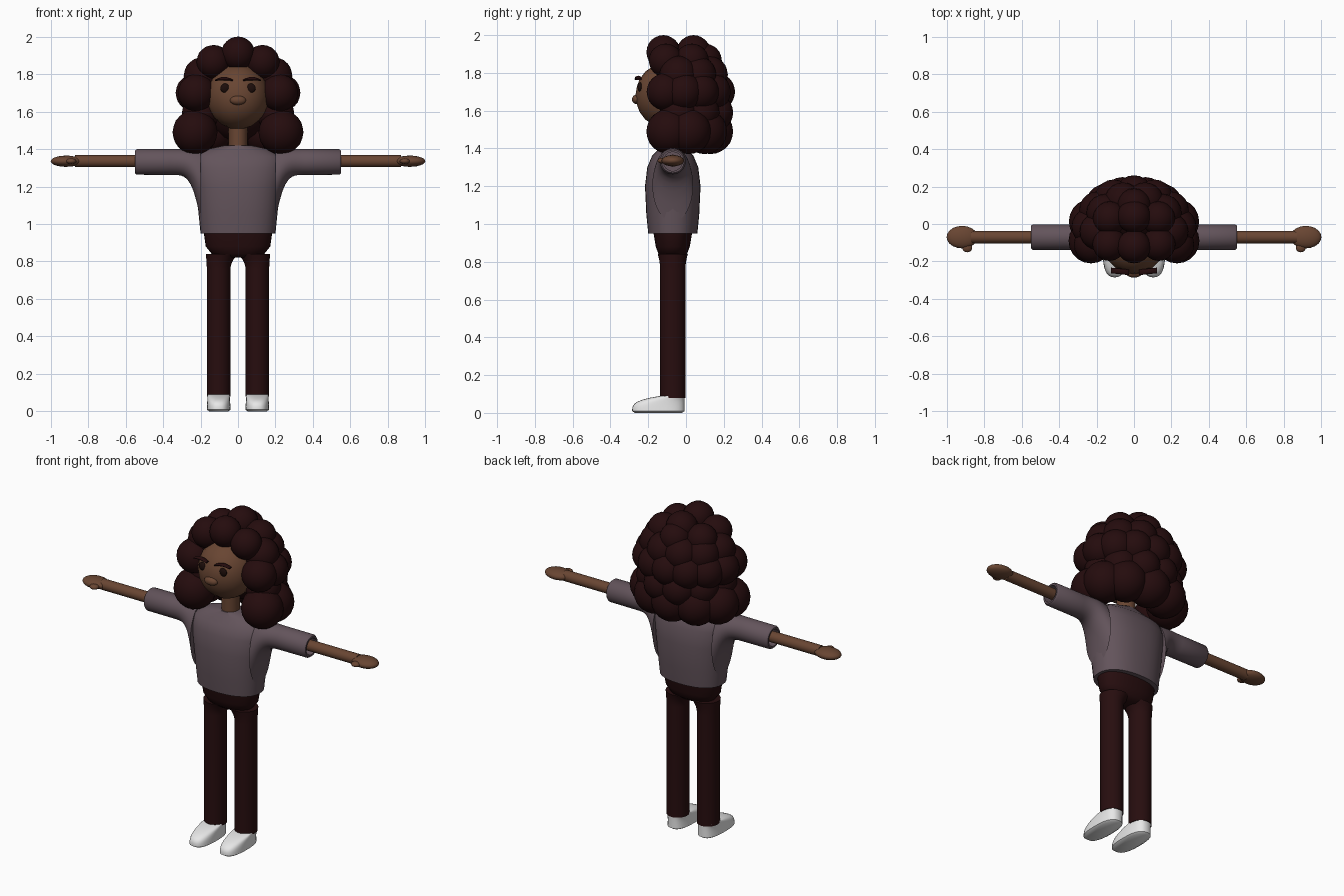
import bpy, bmesh
from math import cos, sin, pi, tau, radians, copysign
from mathutils import Matrix

old = bpy.data.objects.get("Cube")
if old:
    bpy.data.objects.remove(old, do_unlink=True)


def material(name, red, green, blue):
    mat = bpy.data.materials.new(name)
    mat.use_nodes = True
    mat.diffuse_color = (red, green, blue, 1)
    shader = next(n for n in mat.node_tree.nodes if n.type == "BSDF_PRINCIPLED")
    shader.inputs["Base Color"].default_value = mat.diffuse_color
    shader.inputs["Roughness"].default_value = 0.8
    return mat


skin = material("brown skin", 0.14, 0.06, 0.032)
hair_color = material("dark hair", 0.018, 0.0035, 0.004)
knit = material("mauve knit", 0.125, 0.088, 0.105)
cloth = material("dark maroon cloth", 0.02, 0.004, 0.0045)
white = material("white shoe", 0.8, 0.8, 0.8)
eye_color = material("eye brown", 0.012, 0.004, 0.003)

# Shared body measures
body_y = -0.07
arm_z = 1.335
leg_x = 0.103


def finish(name, bm, mat):
    """Turn a bmesh into a smooth shaded object."""
    bmesh.ops.recalc_face_normals(bm, faces=bm.faces[:])
    mesh = bpy.data.meshes.new(name)
    bm.to_mesh(mesh)
    bm.free()
    mesh.materials.append(mat)
    obj = bpy.data.objects.new(name, mesh)
    bpy.context.collection.objects.link(obj)
    bpy.ops.object.select_all(action="DESELECT")
    obj.select_set(True)
    bpy.context.view_layer.objects.active = obj
    bpy.ops.object.shade_smooth_by_angle(angle=radians(50))


def rounded(value, power):
    return copysign(abs(value) ** (2 / power), value)


def loft(name, rings, mat, along_x=False, side=1, power=2, count=32):
    """Join rounded rings given as (x, y, z, half width, half depth)."""
    bm = bmesh.new()
    loops = []
    for x, y, z, width, depth in rings:
        loop = []
        for i in range(count):
            angle = tau * i / count
            u = width * rounded(cos(angle), power)
            v = depth * rounded(sin(angle), power)
            point = (x, y + u, z + v) if along_x else (x + u, y + v, z)
            loop.append(bm.verts.new((side * point[0], point[1], point[2])))
        loops.append(loop)
    for lower, upper in zip(loops, loops[1:]):
        for i in range(count):
            bm.faces.new((lower[i - 1], lower[i], upper[i], upper[i - 1]))
    bm.faces.new(loops[0])
    bm.faces.new(loops[-1])
    finish(name, bm, mat)


def add_ball(bm, center, radii):
    place = Matrix.Translation(center) @ Matrix.Diagonal((*radii, 1))
    bmesh.ops.create_icosphere(bm, subdivisions=3, radius=1, matrix=place)


def ball(name, center, radii, mat):
    bm = bmesh.new()
    add_ball(bm, center, radii)
    finish(name, bm, mat)


def spread(start, end, steps):
    """Evenly spaced values including both ends."""
    return [start + (end - start) * i / (steps - 1) for i in range(steps)]


def sleeve_rings():
    """Underarm flare, straight sleeve and recessed cuff."""
    top, cuff, elbow, shoulder = 1.4, 0.55, 0.36, 0.2
    rings = []
    for t in spread(1, 0, 10):
        x = elbow + (shoulder - elbow) * t
        bottom = 1.262 - t ** 4 / 4
        rings.append((x, body_y, (top + bottom) / 2,
                      0.068 + t * t / 25, (top - bottom) / 2))
    middle = rings[-1][2]
    for x, radius in ((cuff - 0.01, 0.068), (cuff, 0.06), (cuff, 0.05), (0.5, 0.05)):
        rings.append((x, body_y, middle, radius, radius))
    return rings


def leg_rings():
    """Straight leg whose inner edge arches in to the crotch."""
    rings = [(leg_x, body_y, 0.08, 0.063, 0.067)]
    for t in spread(0, 1, 6):
        inner = 0.04 * (1 - t * t)
        outer = 0.166 + t / 200
        rings.append(((inner + outer) / 2, body_y, 0.76 + t * 0.08,
                      (outer - inner) / 2, 0.067 + t * t / 80))
    return rings


def shoe_rings():
    """Flat sole, low rounded toe and higher heel."""
    heel, toe, height = -0.008, -0.285, 0.09
    rings = [(leg_x, (heel + toe) / 2, 0, 0.05, 0.125)]
    for t in spread(0.1, 1, 9):
        front = toe + 0.15 * t ** 4
        rings.append((leg_x, (heel + front) / 2, height * t,
                      0.064 - t / 200, (heel - front) / 2))
    return rings


# Head, neck and face
ball("head", (0, -0.1, 1.68), (0.166, 0.168, 0.175), skin)
loft("neck", [(0, body_y, z, 0.05, 0.055) for z in (1.38, 1.58)], skin)
ball("nose", (0, -0.262, 1.66), (0.043, 0.024, 0.025), skin)

# Sweater body and hips as (height, half width, half depth)
body = [(0.95, 0.2, 0.13), (1.05, 0.21, 0.14), (1.2, 0.225, 0.147),
        (1.3, 0.24, 0.135), (1.36, 0.23, 0.11), (1.4, 0.16, 0.07),
        (1.42, 0.07, 0.06)]
loft("sweater_body", [(0, body_y, z, w, d) for z, w, d in body], knit, power=2.3)
hips = [(0.82, 0.07, 0.05), (0.84, 0.14, 0.075), (0.88, 0.172, 0.09),
        (0.97, 0.185, 0.105)]
loft("trouser_hips", [(0, body_y, z, w, d) for z, w, d in hips], cloth, power=2.3)

for side, word in ((1, "left"), (-1, "right")):
    # Sleeve, forearm, mitten hand and thumb
    loft(word + "_sleeve", sleeve_rings(), knit, along_x=True, side=side)
    forearm = [(x, body_y, arm_z, 0.033, 0.032) for x in (0.48, 0.87)]
    loft(word + "_forearm", forearm, skin, along_x=True, side=side)
    ball(word + "_hand", (side * 0.917, body_y, arm_z), (0.083, 0.06, 0.03), skin)
    ball(word + "_thumb", (side * 0.89, -0.125, arm_z), (0.027, 0.026, 0.015), skin)

    # Trouser leg and shoe
    loft(word + "_trouser_leg", leg_rings(), cloth, side=side)
    loft(word + "_shoe", shoe_rings(), white, side=side, power=2.6)

    # Eye and slightly arched brow
    ball(word + "_eye", (side * 0.07, -0.244, 1.725), (0.024, 0.012, 0.025), eye_color)
    brow = [(0.075 + t * 0.047, -0.253 + t / 200, 1.776 - t * t / 100,
             0.015, 0.009 - t * t / 200) for t in spread(-1, 1, 7)]
    loft(word + "_brow", brow, hair_color, along_x=True, side=side, count=12)

# Hair: a hidden core under staggered arcs of round curls
bm = bmesh.new()
add_ball(bm, (0, 0.05, 1.68), (0.22, 0.17, 0.24))
for y in (-0.12, 0.04):
    add_ball(bm, (0, y, 1.91), (0.09, 0.09, 0.09))
# Each arc: height, half width, depth, curl radius, curl count, reach forward
arcs = [(1.49, 0.24, 0.17, 0.12, 7, 0.3), (1.59, 0.2, 0.2, 0.1, 6, 0),
        (1.7, 0.235, 0.2, 0.1, 9, 0.35), (1.79, 0.19, 0.17, 0.1, 6, 0),
        (1.865, 0.15, 0.14, 0.09, 5, 0.5)]
for z, width, depth, radius, count, reach in arcs:
    for angle in spread(-reach, pi + reach, count):
        place = (width * cos(angle), -0.04 + depth * sin(angle), z)
        add_ball(bm, place, (radius, radius, radius))
finish("curly_hair", bm, hair_color)
